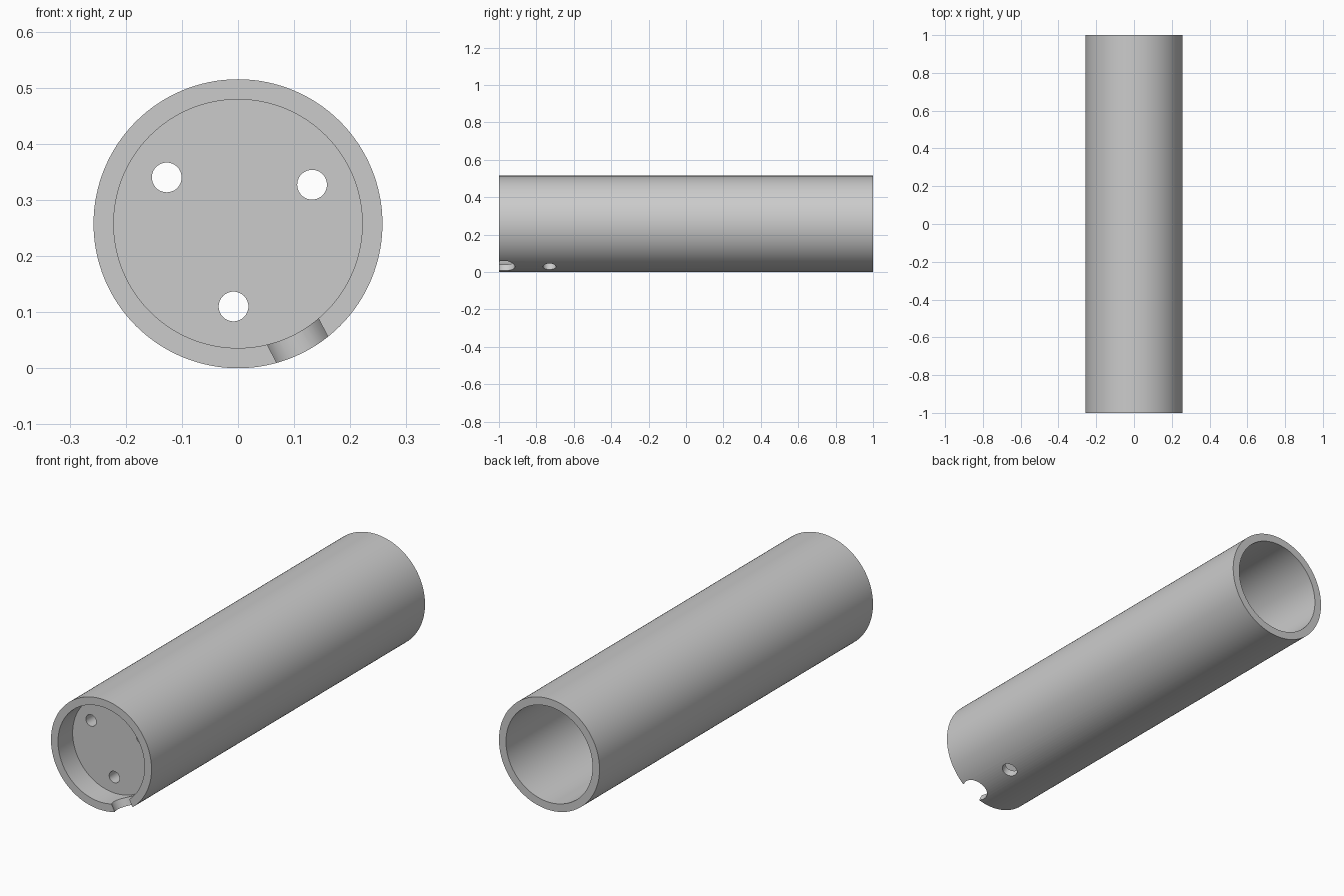
import bpy
from math import radians, sin, cos
from mathutils import Vector

cube = bpy.data.objects.get("Cube")
if cube:
    bpy.data.objects.remove(cube, do_unlink=True)

OUTER, INNER = 0.2575, 0.2215
AXIS_Z = OUTER
PORT_ANGLE = radians(27)  # side openings, measured from straight down towards +x

grey = bpy.data.materials.new("light grey")
grey.use_nodes = True
colour = (0.6, 0.6, 0.6, 1)
grey.diffuse_color = colour
grey.node_tree.nodes["Principled BSDF"].inputs["Base Color"].default_value = colour


def cylinder(name, radius, start, end, sides=128):
    """Capped cylinder running from start to end."""
    start, end = Vector(start), Vector(end)
    along = end - start
    bpy.ops.mesh.primitive_cylinder_add(
        vertices=sides, radius=radius, depth=along.length,
        location=(start + end) / 2,
        rotation=along.to_track_quat("Z", "Y").to_euler())
    obj = bpy.context.object
    obj.name = name
    obj.data.materials.append(grey)
    return obj


def cut(target, cutter):
    """Subtract the cutter from the target and discard it."""
    cutter.hide_render = True
    mod = target.modifiers.new("cut", "BOOLEAN")
    mod.operation = "DIFFERENCE"
    mod.solver = "EXACT"
    mod.object = cutter
    bpy.context.view_layer.objects.active = target
    bpy.ops.object.modifier_apply(modifier=mod.name)
    bpy.data.objects.remove(cutter, do_unlink=True)


def smooth(obj):
    bpy.ops.object.select_all(action="DESELECT")
    obj.select_set(True)
    bpy.context.view_layer.objects.active = obj
    bpy.ops.object.shade_smooth_by_angle(angle=radians(30))


# Main tube, open at both ends
tube = cylinder("tube", OUTER, (0, -1, AXIS_Z), (0, 1, AXIS_Z))
cut(tube, cylinder("bore", INNER, (0, -1.1, AXIS_Z), (0, 1.1, AXIS_Z)))

# Rim notch and round side port, both drilled radially through the wall
for name, y, radius in (("rim_notch", -0.973, 0.058), ("side_port", -0.73, 0.035)):
    ends = [(d * sin(PORT_ANGLE), y, AXIS_Z - d * cos(PORT_ANGLE)) for d in (0.1, 0.35)]
    cut(tube, cylinder(name, radius, *ends, sides=48))
smooth(tube)

# Recessed bulkhead with three through holes
bulkhead = cylinder("bulkhead", INNER + 0.002, (0, -0.893, AXIS_Z), (0, -0.8, AXIS_Z))
for x, z in ((-0.127, 0.34), (0.132, 0.327), (-0.008, 0.11)):
    cut(bulkhead, cylinder("bulkhead_hole", 0.0265, (x, -1, z), (x, -0.7, z), sides=48))
smooth(bulkhead)
